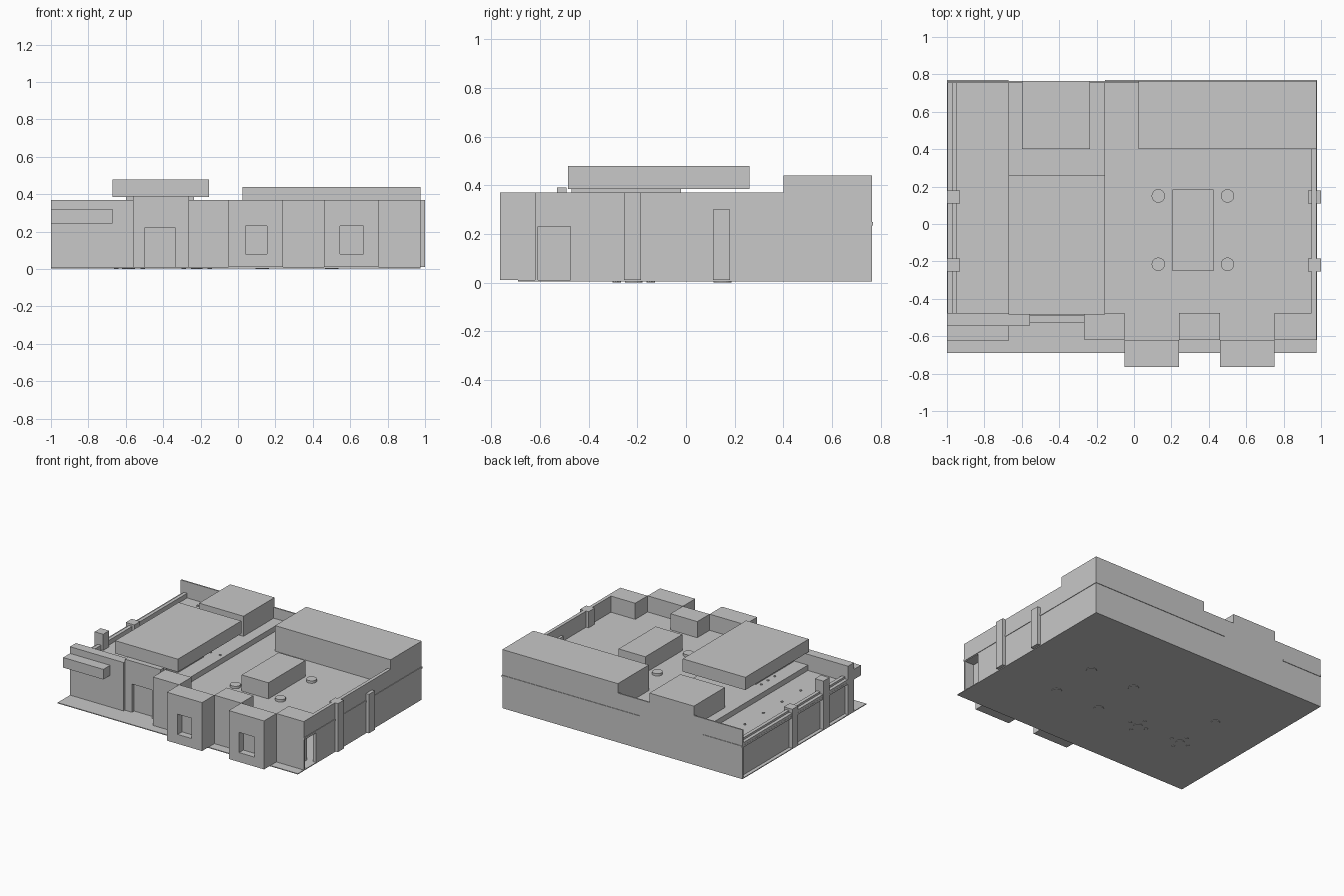
import bpy, bmesh

if "Cube" in bpy.data.objects:
    bpy.data.objects.remove(bpy.data.objects["Cube"], do_unlink=True)

# One plain model-board grey
grey = bpy.data.materials.new("light_grey")
grey.use_nodes = True
colour = (0.58, 0.58, 0.58, 1)
grey.diffuse_color = colour
grey.node_tree.nodes["Principled BSDF"].inputs["Base Color"].default_value = colour


def finish(name, bm):
    mesh = bpy.data.meshes.new(name)
    bm.to_mesh(mesh)
    bm.free()
    mesh.materials.append(grey)
    ob = bpy.data.objects.new(name, mesh)
    bpy.context.collection.objects.link(ob)
    return ob


def add_box(bm, x, y, z):
    verts = bmesh.ops.create_cube(bm, size=1)["verts"]
    for v in verts:
        for i, (lo, hi) in enumerate((x, y, z)):
            v.co[i] = lo if v.co[i] < 0 else hi


def box(name, x, y, z):
    bm = bmesh.new()
    add_box(bm, x, y, z)
    return finish(name, bm)


def disc(name, x, y, z, radius, sides=16):
    bm = bmesh.new()
    bmesh.ops.create_cone(bm, cap_ends=True, segments=sides, radius1=radius,
                          radius2=radius, depth=z[1] - z[0])
    bmesh.ops.translate(bm, verts=bm.verts, vec=(x, y, (z[0] + z[1]) / 2))
    return finish(name, bm)


def framed_front(name, x, y, z, hole_x, hole_z, depth):
    """A block whose front face has a recessed rectangular opening."""
    front = (y[0], y[0] + depth)
    bm = bmesh.new()
    add_box(bm, x, (front[1], y[1]), z)
    add_box(bm, (x[0], hole_x[0]), front, z)
    add_box(bm, (hole_x[1], x[1]), front, z)
    add_box(bm, hole_x, front, (hole_z[1], z[1]))
    if hole_z[0] > z[0]:
        add_box(bm, hole_x, front, (z[0], hole_z[0]))
    return finish(name, bm)


G, ROOF, TOP, HIGH = 0.01, 0.25, 0.37, 0.44
EAST, BACK = 0.975, 0.765
full = (G, TOP)

# Ground plate and roof decks (deck edges show as a thin line outside)
box("ground_plate", (-1, EAST), (-0.69, BACK), (0.004, G))
box("main_roof", (-0.155, EAST + 0.004), (-0.62, BACK + 0.004), (0.235, ROOF))
box("west_roof", (-0.999, -0.67), (-0.5, BACK + 0.004), (0.235, ROOF))
box("centre_roof", (-0.67, -0.155), (-0.5, BACK), (0.235, 0.29))

# Outer walls
box("back_wall", (-1, EAST), (BACK - 0.01, BACK), full)
box("east_wall", (0.95, EAST), (-0.475, BACK), full)
box("west_wall", (-0.973, -0.947), (-0.475, BACK), (G, 0.285))
box("west_sill", (-0.998, -0.973), (-0.475, BACK), (0.235, 0.27))
box("front_west_wall", (-1, -0.56), (-0.545, -0.475), full)
box("front_canopy", (-1, -0.67), (-0.625, -0.545), (0.245, 0.32))

# Piers on both sides
for side, x in (("west", (-1, -0.93)), ("east", (0.93, 1))):
    box(side + "_front_pier", x, (-0.255, -0.185), full)
    box(side + "_back_pier", x, (0.11, 0.18), (G, 0.30))

# Rooftop blocks
box("back_east_block", (0.025, EAST), (0.4, BACK), (ROOF, HIGH))
box("back_centre_block", (-0.6, -0.235), (0.4, BACK), (0.29, HIGH))
box("skylight_box", (0.205, 0.425), (-0.25, 0.185), (ROOF, TOP))

# Raised roof over the entrance hall
box("raised_roof", (-0.67, -0.155), (-0.485, 0.26), (0.385, 0.48))
box("raised_roof_core", (-0.56, -0.265), (-0.47, -0.02), (0.29, 0.385))

# Entrance screen with door recess
framed_front("entrance_screen", (-0.56, -0.265), (-0.53, -0.49), (G, 0.39),
             (-0.5, -0.335), (G, 0.22), 0.025)

# Front bays and projecting towers
for i, (x0, x1) in enumerate(((-0.265, -0.05), (0.24, 0.46))):
    box("front_bay_%d" % (i + 1), (x0, x1), (-0.62, -0.475), full)
for i, (x0, x1, w0, w1) in enumerate(((-0.05, 0.24, 0.04, 0.155),
                                      (0.46, 0.75, 0.545, 0.67))):
    framed_front("front_tower_%d" % (i + 1), (x0, x1), (-0.765, -0.62), full,
                 (w0, w1), (0.08, 0.23), 0.05)

# Corner bay with a side opening
box("corner_bay_upper", (0.75, EAST), (-0.62, -0.475), (0.23, TOP))
box("corner_bay_front", (0.75, EAST), (-0.62, -0.608), (G, 0.23))
box("corner_bay_inner", (0.75, 0.9), (-0.608, -0.475), (G, 0.23))

# Round columns through the main roof
for x in (0.13, 0.5):
    for y in (-0.215, 0.15):
        disc("column", x, y, (0, 0.268), 0.036)

# Small lamps along the west deck and round the raised roof
for i in range(6):
    disc("west_lamp", -0.815, -0.4 + i * 0.218, (ROOF, 0.256), 0.009, 8)
for i in range(3):
    disc("centre_lamp", -0.35 + i * 0.08, 0.065, (0.29, 0.295), 0.009, 8)
    disc("side_lamp", -0.59, -0.2 + i * 0.08, (0.29, 0.295), 0.009, 8)

# Table and stool feet under the plate
for x, y in ((-0.22, -0.22), (-0.58, -0.21)):
    disc("table_foot", x, y, (0, G), 0.03)
    for dx, dy in ((1, 0), (-1, 0), (0, 1), (0, -1)):
        disc("stool_foot", x + dx * 0.07, y + dy * 0.07, (0, G), 0.012, 8)
disc("single_table_foot", -0.59, 0.15, (0, G), 0.03)
